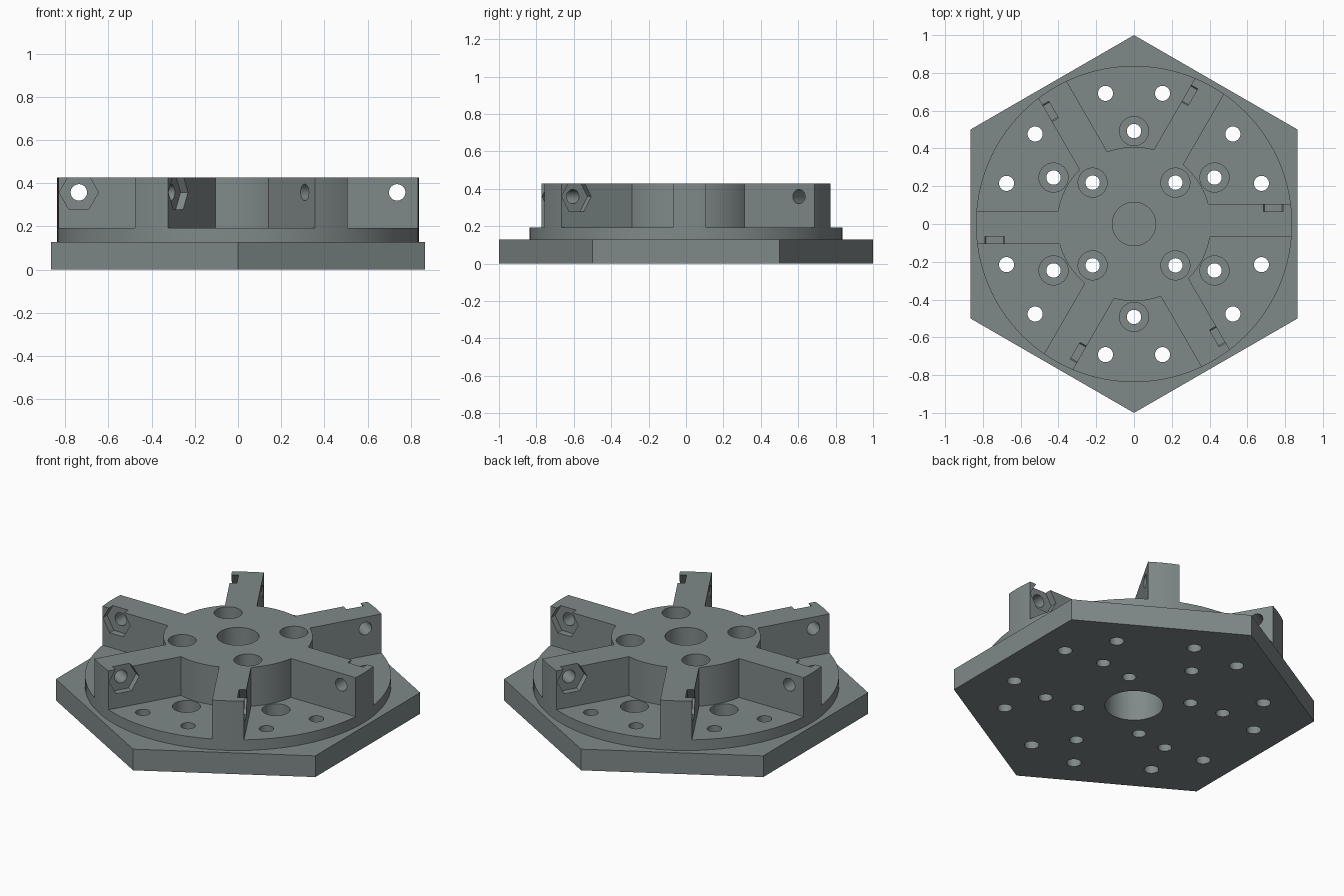
import bpy, bmesh
from math import sin, cos, pi, radians, acos, asin, atan2
from mathutils import Matrix, Vector

if "Cube" in bpy.data.objects:
    bpy.data.objects.remove(bpy.data.objects["Cube"])

PLATE_Z, FLANGE_Z, TOP_Z = 0.128, 0.192, 0.427
FLANGE_R, HUB_R = 0.837, 0.408
ARM_LOW, ARM_HIGH = -0.069, 0.106      # arm sides, offset from its radial line
BOLT_X, BOLT_Z = 0.737, 0.358          # cross bolt position on each arm


def ring(r, z, n, phase=0.0):
    return [Vector((r * cos(phase + 2 * pi * i / n), r * sin(phase + 2 * pi * i / n), z)) for i in range(n)]


def loft(bm, rings, mat=Matrix()):
    """Closed solid through rings listed from bottom to top."""
    rows = [[bm.verts.new(mat @ p) for p in r] for r in rings]
    n = len(rows[0])
    for a, b in zip(rows, rows[1:]):
        for i in range(n):
            j = (i + 1) % n
            bm.faces.new((a[i], a[j], b[j], b[i]))
    bm.faces.new(rows[0][::-1])
    bm.faces.new(rows[-1])


def lathe(bm, profile, n=32, mat=Matrix(), phase=0.0):
    loft(bm, [ring(r, z, n, phase) for r, z in profile], mat)


def make(name, bm):
    bmesh.ops.recalc_face_normals(bm, faces=bm.faces[:])
    me = bpy.data.meshes.new(name)
    bm.to_mesh(me)
    bm.free()
    ob = bpy.data.objects.new(name, me)
    bpy.context.collection.objects.link(ob)
    return ob


def combine(body, tool, operation):
    mod = body.modifiers.new(tool.name, 'BOOLEAN')
    mod.object, mod.operation, mod.solver = tool, operation, 'EXACT'
    bpy.context.view_layer.objects.active = body
    bpy.ops.object.modifier_apply(modifier=mod.name)
    bpy.data.objects.remove(tool)


def at(r, deg):
    a = radians(deg)
    return Matrix.Translation((r * cos(a), r * sin(a), 0))


def turn(deg):
    return Matrix.Rotation(radians(deg), 4, 'Z')


# Hexagonal base plate
bm = bmesh.new()
lathe(bm, [(1, 0), (1, PLATE_Z)], 6, phase=pi / 6)
body = make("hex_mount", bm)

# Round flange and crown blank
bm = bmesh.new()
lathe(bm, [(FLANGE_R, 0.03), (FLANGE_R, TOP_Z)], 128)
combine(body, make("crown_blank", bm), 'UNION')

# Pockets between the arms, leaving the hub and six arms
a0 = asin(ARM_HIGH / HUB_R)
a1 = pi / 3 + asin(ARM_LOW / HUB_R)
outline = [(HUB_R * cos(a0 + (a1 - a0) * i / 12), HUB_R * sin(a0 + (a1 - a0) * i / 12)) for i in range(13)]
far = 1.2
b0 = asin(ARM_HIGH / far)
b1 = pi / 3 + asin(ARM_LOW / far)
outline += [(far * cos(b1), far * sin(b1)), (far * cos(b0), far * sin(b0))]
bm = bmesh.new()
for k in range(6):
    loft(bm, [[Vector((x, y, z)) for x, y in outline] for z in (FLANGE_Z, 0.6)], turn(60 * k))
combine(body, make("pocket_cutter", bm), 'DIFFERENCE')

# Vertical bores: counterbored screws, plain screws, two blind centre bores
bm = bmesh.new()
screw = [(0.038, -0.1), (0.038, 0.08), (0.077, 0.08), (0.077, 0.6)]
for k in range(4):
    lathe(bm, screw, mat=at(0.31, 45 + 90 * k))
for k in range(6):
    mid = 30 + 60 * k
    lathe(bm, screw, mat=at(0.492, mid))
    for side in (-12.3, 12.3):
        lathe(bm, [(0.04, -0.1), (0.04, 0.6)], mat=at(0.708, mid + side))
lathe(bm, [(0.16, -0.1), (0.16, 0.19)], 48)
lathe(bm, [(0.115, 0.24), (0.115, 0.6)], 48)
combine(body, make("bore_cutter", bm), 'DIFFERENCE')

# Cross bolt holes through the arms
lay = Matrix.Translation((BOLT_X, 0, BOLT_Z)) @ Matrix.Rotation(-pi / 2, 4, 'X')
bm = bmesh.new()
for k in range(6):
    lathe(bm, [(0.038, -0.15), (0.038, 0.15)], mat=turn(60 * k) @ lay)
combine(body, make("bolt_cutter", bm), 'DIFFERENCE')

# Hexagonal nut seats, open at the arm tops
bm = bmesh.new()
for k in range(6):
    lathe(bm, [(0.091, 0.066), (0.091, 0.15)], 6, turn(60 * k) @ lay)
combine(body, make("nut_cutter", bm), 'DIFFERENCE')

# Single grey finish, smooth bores with crisp edges
grey = bpy.data.materials.new("slate_grey")
grey.diffuse_color = (0.215, 0.25, 0.25, 1)
grey.use_nodes = True
grey.node_tree.nodes["Principled BSDF"].inputs["Base Color"].default_value = grey.diffuse_color
body.data.materials.clear()
body.data.materials.append(grey)
for p in body.data.polygons:
    p.material_index = 0
body.select_set(True)
bpy.context.view_layer.objects.active = body
bpy.ops.object.shade_smooth_by_angle(angle=radians(30))
